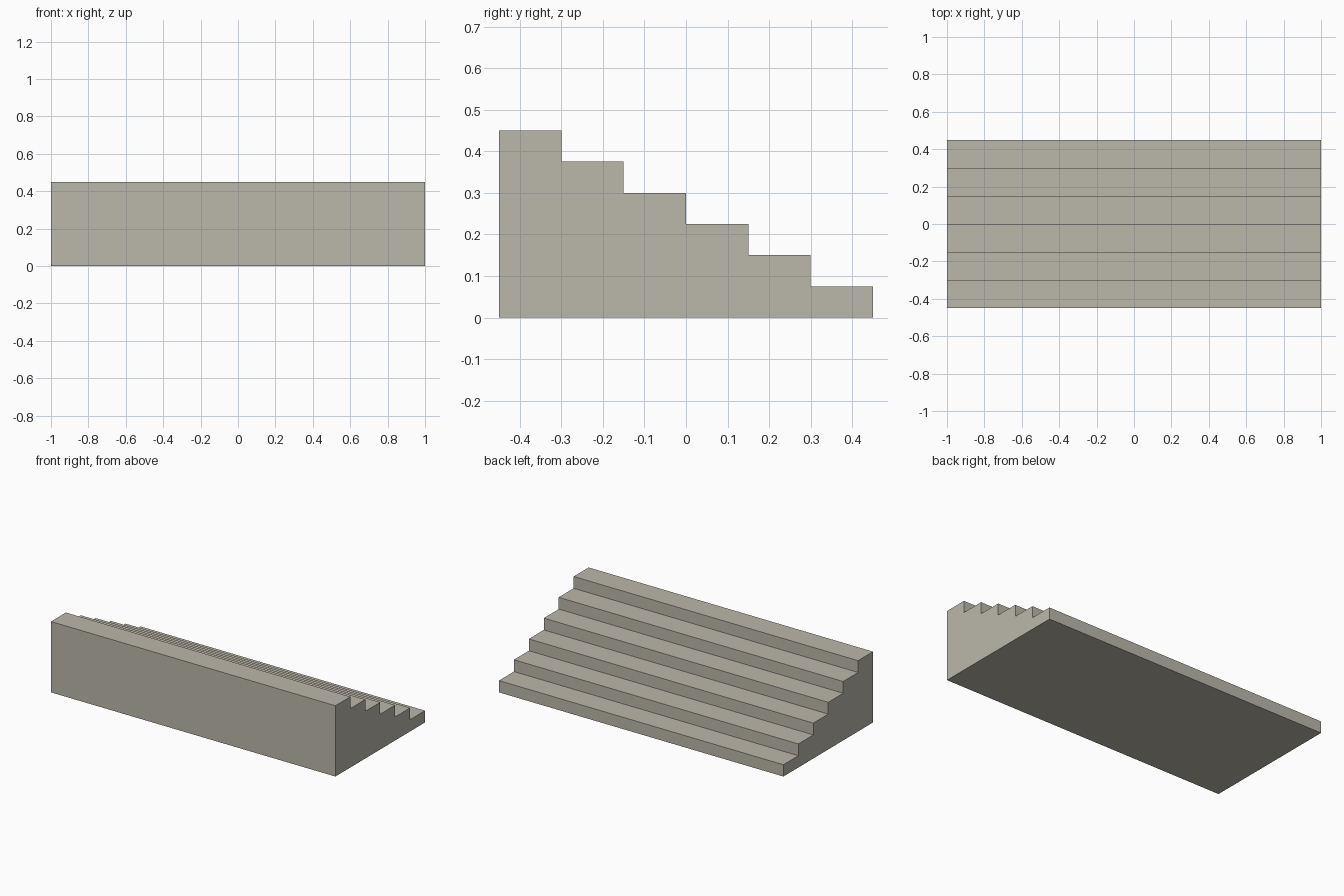
import bpy, bmesh

if "Cube" in bpy.data.objects:
    bpy.data.objects.remove(bpy.data.objects["Cube"])

STEPS, TREAD, RISE, WIDTH = 6, 0.15, 0.075, 2.0
HALF_DEPTH = STEPS * TREAD / 2

# Stone material
stone = bpy.data.materials.new("warm grey stone")
stone.diffuse_color = (0.50, 0.475, 0.405, 1.0)
stone.use_nodes = True
stone.node_tree.nodes["Principled BSDF"].inputs["Base Color"].default_value = stone.diffuse_color

# Stepped side profile (y, z): base line, then up the stairs from back to front
profile = [(-HALF_DEPTH, 0.0), (HALF_DEPTH, 0.0)]
for i in range(STEPS):
    y = HALF_DEPTH - i * TREAD
    z = (i + 1) * RISE
    profile += [(y, z), (y - TREAD, z)]

# Extrude the profile across the width
bm = bmesh.new()
side = bm.faces.new([bm.verts.new((-WIDTH / 2, y, z)) for y, z in profile])
result = bmesh.ops.extrude_face_region(bm, geom=[side], use_keep_orig=True)
moved = [g for g in result["geom"] if isinstance(g, bmesh.types.BMVert)]
bmesh.ops.translate(bm, verts=moved, vec=(WIDTH, 0, 0))
bmesh.ops.recalc_face_normals(bm, faces=bm.faces)

mesh = bpy.data.meshes.new("staircase")
bm.to_mesh(mesh)
bm.free()
mesh.materials.append(stone)
bpy.context.collection.objects.link(bpy.data.objects.new("staircase", mesh))
